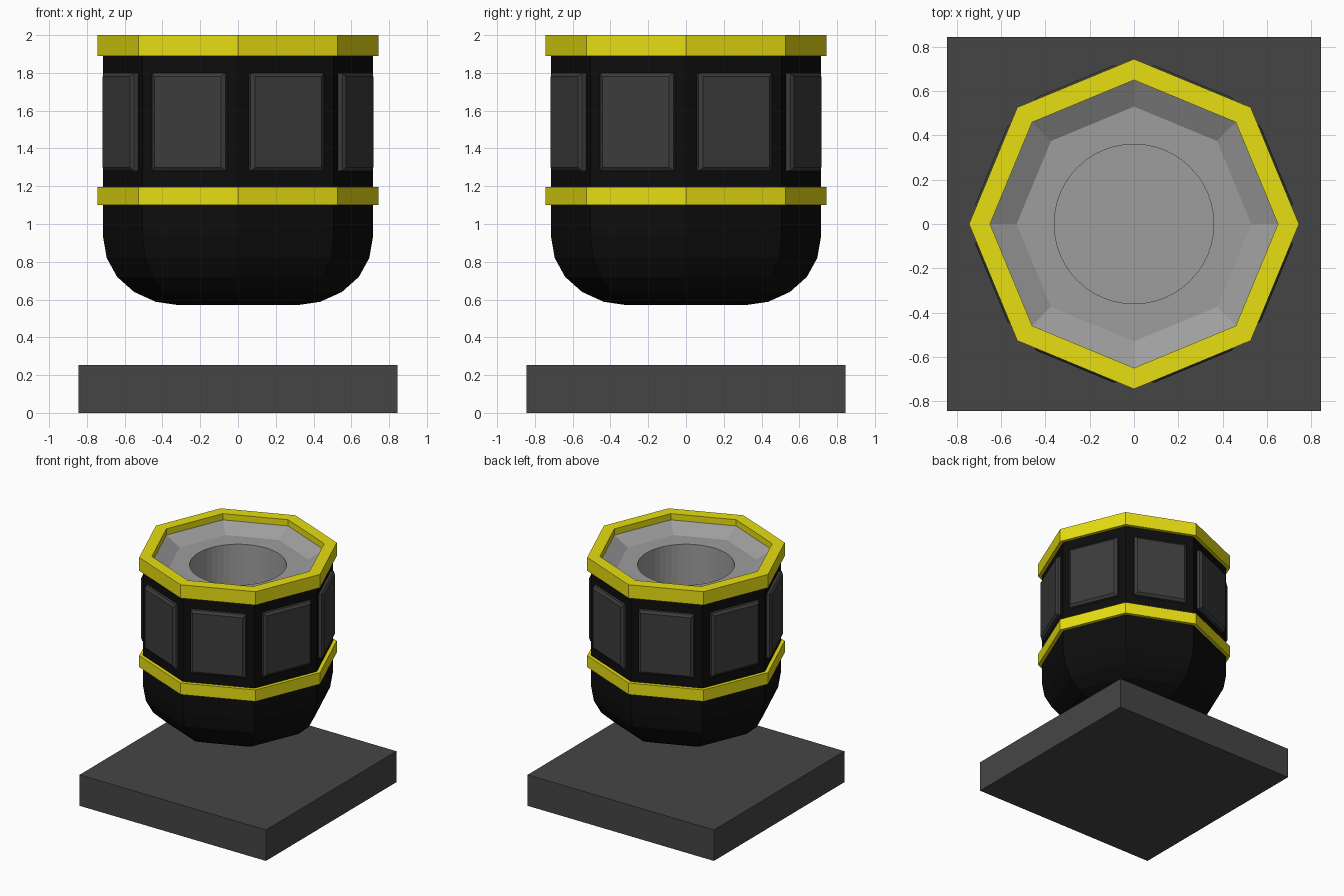
import bpy, bmesh
from math import sin, cos, pi, tau
from mathutils import Matrix

if "Cube" in bpy.data.objects:
    bpy.data.objects.remove(bpy.data.objects["Cube"])


def material(name, rgb):
    m = bpy.data.materials.new(name)
    m.diffuse_color = (*rgb, 1)
    m.use_nodes = True
    m.node_tree.nodes["Principled BSDF"].inputs["Base Color"].default_value = m.diffuse_color
    return m


BLACK = material("black", (0.004, 0.004, 0.004))
YELLOW = material("yellow", (0.8, 0.73, 0.006))
PANEL = material("panel_grey", (0.045, 0.045, 0.045))
BASE = material("base_grey", (0.06, 0.06, 0.06))
GREY = material("bowl_grey", (0.34, 0.34, 0.34))


def finish(bm, name, mat):
    bmesh.ops.recalc_face_normals(bm, faces=bm.faces)
    mesh = bpy.data.meshes.new(name)
    bm.to_mesh(mesh)
    bm.free()
    mesh.materials.append(mat)
    ob = bpy.data.objects.new(name, mesh)
    bpy.context.collection.objects.link(ob)
    return ob


def octagon_radius(r, a):
    # distance to the side of an octagon whose corners lie on the axes
    return r * cos(pi / 8) / cos(a % (pi / 4) - pi / 8)


def loft(name, profile, mat, seg=8, closed=False, cap_end=False, round_from=None):
    """Stack (radius, z) loops; octagonal until index round_from, then circular."""
    bm = bmesh.new()
    loops = []
    for k, (r, z) in enumerate(profile):
        loop = []
        for i in range(seg):
            a = tau * i / seg
            circular = round_from is not None and k >= round_from
            d = r if circular else octagon_radius(r, a + 1e-9)
            loop.append(bm.verts.new((d * cos(a), d * sin(a), z)))
        loops.append(loop)
    pairs = list(zip(loops, loops[1:]))
    if closed:
        pairs.append((loops[-1], loops[0]))
    for a, b in pairs:
        for i in range(seg):
            j = (i + 1) % seg
            bm.faces.new((a[i], a[j], b[j], b[i]))
    if cap_end:
        bm.faces.new(loops[-1])
    return finish(bm, name, mat)


# Square base plate
bm = bmesh.new()
bmesh.ops.create_cube(bm, size=1, matrix=Matrix.Translation((0, 0, 0.127))
                      @ Matrix.Diagonal((1.69, 1.69, 0.254, 1)))
finish(bm, "base_plate", BASE)

# Octagonal body with a rounded underside
loft("body", [(0.66, 1.9), (0.715, 1.9), (0.715, 0.935), (0.695, 0.82), (0.64, 0.72),
              (0.55, 0.64), (0.435, 0.588), (0.31, 0.57)], BLACK, cap_end=True)

# Yellow bands
for name, inner, z0, z1 in (("rim_band", 0.65, 1.89, 2.0),
                            ("middle_band", 0.69, 1.10, 1.195)):
    loft(name, [(inner, z0), (0.745, z0), (0.745, z1), (inner, z1)], YELLOW, closed=True)

# Sloped grey bowl with a round bore
loft("bowl", [(0.652, 1.95), (0.53, 1.88), (0.36, 1.88), (0.36, 1.3)], GREY,
     seg=48, cap_end=True, round_from=2)

# Raised side panels with chamfered edges
for n in range(8):
    bm = bmesh.new()
    rings = []
    for out, hw, hh in ((0.65, 0.21, 0.26), (0.682, 0.21, 0.26), (0.697, 0.19, 0.24)):
        rings.append([bm.verts.new((out, sx * hw, 1.54 + sz * hh))
                      for sx, sz in ((-1, -1), (1, -1), (1, 1), (-1, 1))])
    for a, b in zip(rings, rings[1:]):
        for i in range(4):
            j = (i + 1) % 4
            bm.faces.new((a[i], a[j], b[j], b[i]))
    bm.faces.new(rings[0])
    bm.faces.new(rings[-1])
    bm.transform(Matrix.Rotation(tau * (n + 0.5) / 8, 4, 'Z'))
    finish(bm, f"side_panel_{n + 1}", PANEL)
